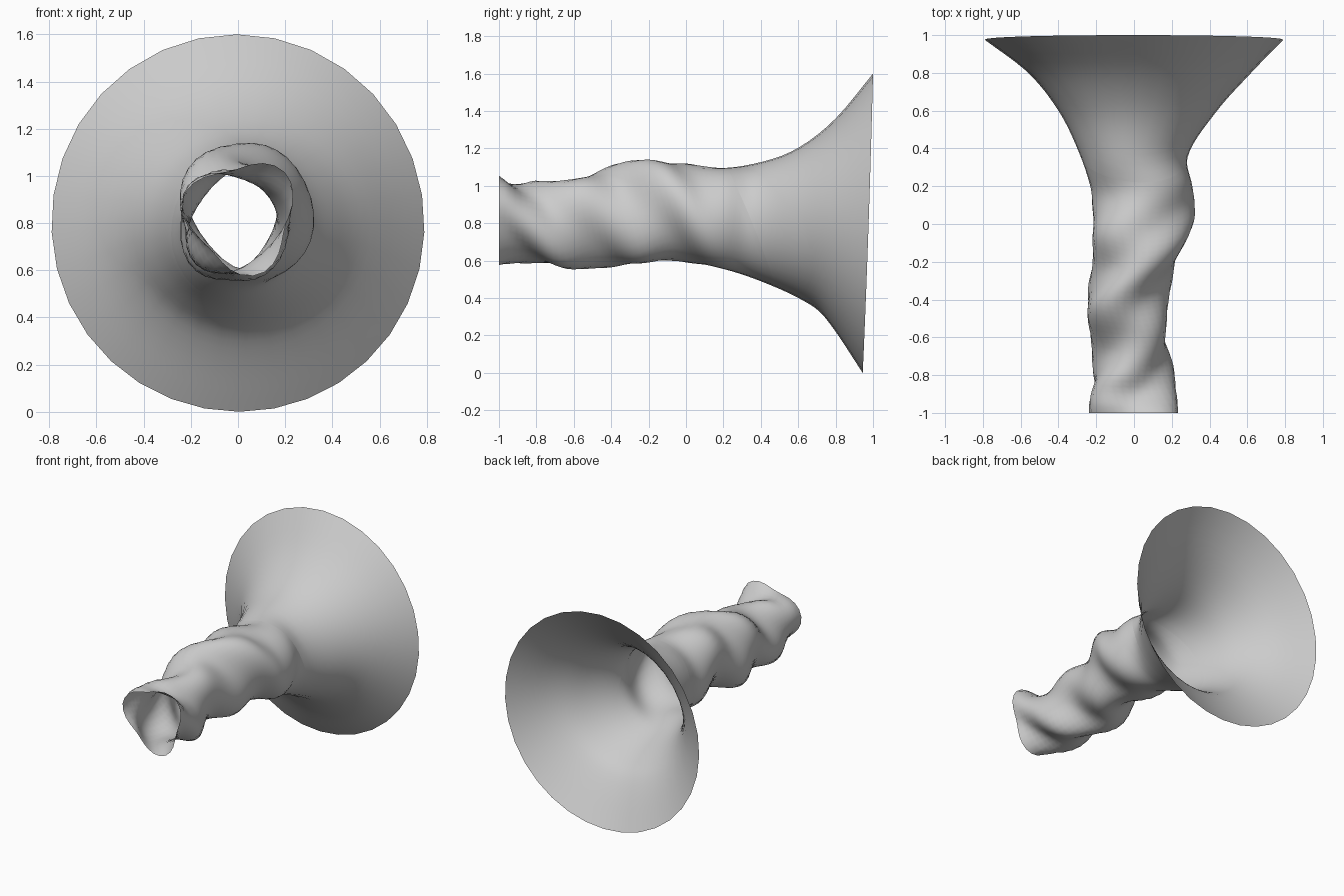
import bpy, bmesh, math

cube = bpy.data.objects.get("Cube")
if cube:
    bpy.data.objects.remove(cube, do_unlink=True)

grey = bpy.data.materials.new("plain grey")
grey.use_nodes = True
grey.diffuse_color = (0.6, 0.6, 0.6, 1)
grey.node_tree.nodes["Principled BSDF"].inputs["Base Color"].default_value = (0.6, 0.6, 0.6, 1)

# Outline of the shell along y, one list per side
LEFT = [(-1, -.23), (-.8, -.21), (-.6, -.225), (-.4, -.245), (-.2, -.215), (.1, -.22),
        (.2, -.23), (.4, -.3), (.6, -.4), (.8, -.56), (.975, -.79), (1, -.83)]
RIGHT = [(-1, .22), (-.8, .21), (-.6, .165), (-.4, .18), (-.2, .22), (0, .31), (.1, .32),
         (.2, .31), (.36, .285), (.6, .44), (.8, .62), (.975, .79), (1, .82)]
LOW = [(-1, .585), (-.8, .595), (-.6, .56), (-.3, .58), (-.1, .605), (.2, .555),
       (.4, .49), (.62, .39), (.74, .3), (.945, 0), (1, -.09)]
HIGH = [(-1, 1.04), (-.9, 1), (-.8, 1.02), (-.6, 1.03), (-.3, 1.13), (0, 1.115),
        (.2, 1.095), (.45, 1.14), (.62, 1.215), (.8, 1.36), (1, 1.6)]
SIDES = 32


def smooth_lookup(keys, y):
    """Cubic interpolation through the outline points."""
    n = len(keys)
    i = max(k for k in range(n - 1) if k == 0 or keys[k][0] <= y)

    def slope(k):
        a, b = keys[max(k - 1, 0)], keys[min(k + 1, n - 1)]
        return (b[1] - a[1]) / (b[0] - a[0])

    (y0, v0), (y1, v1) = keys[i], keys[i + 1]
    h = y1 - y0
    t = min(max((y - y0) / h, 0), 1)
    return ((1 + 2 * t) * (1 - t) ** 2 * v0 + t * (1 - t) ** 2 * h * slope(i)
            + t * t * (3 - 2 * t) * v1 - t * t * (1 - t) * h * slope(i + 1))


def ripple(a, y):
    """Three twisted lobes that fade out towards the horn."""
    fade = min(max((0.4 - y) / 0.5, 0), 1)
    size = (0.02 + 0.014 * math.exp(-(y + 1) / 0.2)) * fade * fade * (3 - 2 * fade)
    phase = math.radians(45 - 279 * (y + 1))
    return size * math.cos(3 * (a - phase))


def shell_point(a, y):
    """Point on the shell at an angle around the pipe and a place along it."""
    keep = 0.8
    right = smooth_lookup(RIGHT, y) - keep * ripple(0, y)
    left = smooth_lookup(LEFT, y) + keep * ripple(math.pi, y)
    high = smooth_lookup(HIGH, y) - keep * ripple(math.pi / 2, y)
    low = smooth_lookup(LOW, y) + keep * ripple(-math.pi / 2, y)
    r = ripple(a, y)
    return ((left + right) / 2 + ((right - left) / 2 + r) * math.cos(a), y,
            (low + high) / 2 + ((high - low) / 2 + r) * math.sin(a))


def make_shell(name, start, end, rows):
    """Open tube between two edges given as y by angle."""
    bm = bmesh.new()
    rings = []
    for i in range(rows + 1):
        t = i / rows
        ring = []
        for k in range(SIDES):
            a = 2 * math.pi * k / SIDES
            ring.append(bm.verts.new(shell_point(a, start(a) * (1 - t) + end(a) * t)))
        rings.append(ring)
    for near, far in zip(rings, rings[1:]):
        for k in range(SIDES):
            j = (k + 1) % SIDES
            bm.faces.new((near[k], far[k], far[j], near[j])).smooth = True
    mesh = bpy.data.meshes.new(name)
    bm.to_mesh(mesh)
    bm.free()
    mesh.materials.append(grey)
    bpy.context.collection.objects.link(bpy.data.objects.new(name, mesh))


def mouth(a):
    return -1.0


def seam(a):
    return 0.35 - 0.13 * math.sin(a)


def rim(a):
    return 0.975 + 0.0275 * math.sin(a) - 0.0025 * math.sin(a) ** 2


# Twisted pipe, then the flared horn that continues it
make_shell("twisted_pipe", mouth, seam, 44)
make_shell("flared_horn", seam, rim, 16)
